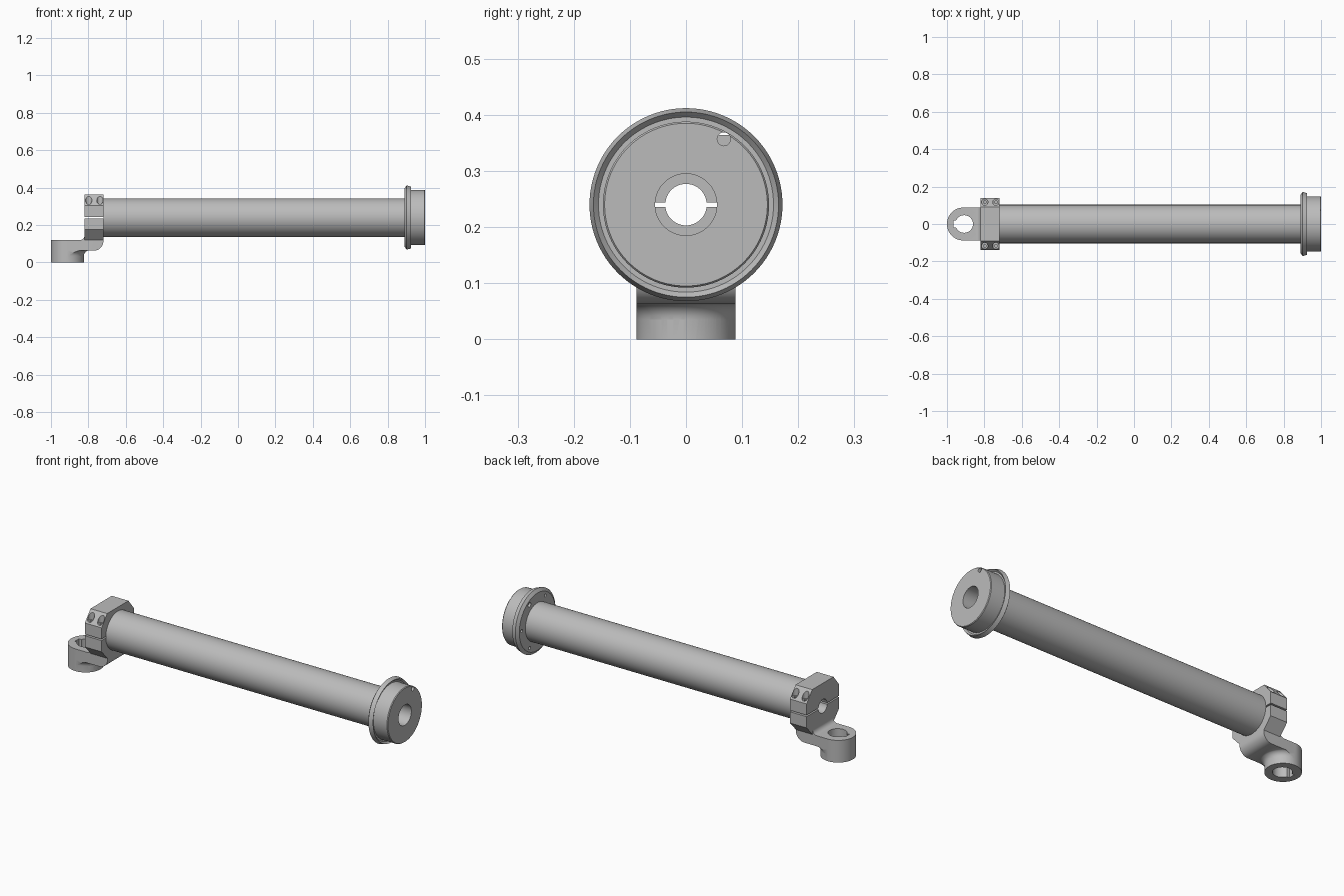
import bpy, bmesh
from math import sin, cos, pi, radians
from mathutils import Vector

cube = bpy.data.objects.get("Cube")
if cube:
    bpy.data.objects.remove(cube)

grey = bpy.data.materials.new("machined grey")
grey.use_nodes = True
grey.diffuse_color = (0.5, 0.5, 0.5, 1)
grey.node_tree.nodes["Principled BSDF"].inputs["Base Color"].default_value = (0.5, 0.5, 0.5, 1)

AXIS_Z = 0.24      # height of the tube axis
EYE_X = -0.912     # centre of the eye at the end of the arm


def finish(name, bm):
    bmesh.ops.remove_doubles(bm, verts=bm.verts, dist=1e-6)
    bmesh.ops.recalc_face_normals(bm, faces=bm.faces)
    mesh = bpy.data.meshes.new(name)
    bm.to_mesh(mesh)
    bm.free()
    mesh.materials.append(grey)
    obj = bpy.data.objects.new(name, mesh)
    bpy.context.collection.objects.link(obj)
    return obj


def prism(name, outline, direction):
    """Extrude a closed 3D outline along a vector."""
    bm = bmesh.new()
    face = bm.faces.new([bm.verts.new(p) for p in outline])
    out = bmesh.ops.extrude_face_region(bm, geom=[face], use_keep_orig=True)
    verts = [v for v in out["geom"] if isinstance(v, bmesh.types.BMVert)]
    bmesh.ops.translate(bm, verts=verts, vec=direction)
    return finish(name, bm)


def box(name, low, high):
    (x, y, z), (X, Y, Z) = low, high
    return prism(name, [(x, y, z), (X, y, z), (X, Y, z), (x, Y, z)], (0, 0, Z - z))


def cylinder(name, start, direction, radius, sides=32):
    d = Vector(direction)
    q = d.to_track_quat('Z', 'Y')
    ring = [Vector(start) + q @ Vector((radius * cos(2 * pi * i / sides),
            radius * sin(2 * pi * i / sides), 0)) for i in range(sides)]
    return prism(name, ring, d)


def lathe(name, profile, place, sides=96):
    """Spin a closed (height, radius) profile; place maps it into the model."""
    bm = bmesh.new()
    rings = [[bm.verts.new(place(h, r * cos(2 * pi * i / sides), r * sin(2 * pi * i / sides)))
              for i in range(sides)] for h, r in profile]
    for a, b in zip(rings, rings[1:] + rings[:1]):
        for i in range(sides):
            j = (i + 1) % sides
            bm.faces.new((a[i], a[j], b[j], b[i]))
    return finish(name, bm)


def boolean(obj, tools, operation='DIFFERENCE'):
    for tool in tools:
        mod = obj.modifiers.new(operation.lower(), 'BOOLEAN')
        mod.object, mod.operation, mod.solver = tool, operation, 'EXACT'
        bpy.context.view_layer.objects.active = obj
        bpy.ops.object.modifier_apply(modifier=mod.name)
        bpy.data.objects.remove(tool)


def smooth(obj):
    bpy.ops.object.select_all(action='DESELECT')
    obj.select_set(True)
    bpy.context.view_layer.objects.active = obj
    bpy.ops.object.shade_smooth_by_angle(angle=radians(28))


def arc(cx, cz, r, a, b, n=10):
    return [(cx + r * cos(radians(a + (b - a) * i / n)),
             cz + r * sin(radians(a + (b - a) * i / n))) for i in range(n + 1)]


def along_x(h, u, v):
    return (h, u, AXIS_Z + v)


# Long hollow tube
tube = lathe("tube", [(-0.72, 0.055), (-0.72, 0.103), (0.9, 0.103), (0.9, 0.055)], along_x)

# End flange with a flared lip and a round boss
flange = lathe("end_flange", [
    (0.89, 0.055), (0.89, 0.155), (0.902, 0.172), (0.925, 0.165), (0.915, 0.156),
    (0.915, 0.148), (0.996, 0.148), (1.0, 0.145), (1.0, 0.055)], along_x)
holes = []
for k in range(6):
    a = radians(60 * k + 60)
    start = (0.87, 0.135 * cos(a), AXIS_Z + 0.135 * sin(a))
    through = k == 0
    holes.append(cylinder("hole_cutter", start, (0.2 if through else 0.06, 0, 0),
                          0.012 if through else 0.008, 20))
boolean(flange, holes)

# Split clamp block, eight-sided across the tube
half = [(0.091, 0.364), (0.139, 0.305), (0.139, 0.175), (0.088, 0.12)]
outline = half + [(-y, z) for y, z in reversed(half)]
clamp = prism("clamp", [(-0.82, y, z) for y, z in outline], (0.1, 0, 0))

# Cranked arm under the clamp
side = ([(EYE_X, 0.12), (-0.845, 0.12)] + arc(-0.845, 0.145, 0.025, -90, 0)
        + [(-0.82, 0.16), (-0.72, 0.16)] + arc(-0.77, 0.113, 0.05, 0, -90) + [(EYE_X, 0.063)])
side = [(max(x, EYE_X), z) for x, z in side]
arm = prism("arm", [(x, -0.088, z) for x, z in side], (0, 0.176, 0))

# Eye with a fillet where it meets the arm
eye = cylinder("eye", (EYE_X, 0, 0), (0, 0, 0.12), 0.088, 96)
curve = [(z, r) for r, z in arc(0.118, 0.035, 0.03, 180, 90, 6)]
fillet = lathe("fillet", [(0.035, 0.07)] + curve + [(0.075, 0.118), (0.075, 0.07)],
               lambda h, u, v: (EYE_X + u, v, h))
boolean(fillet, [box("trim", (EYE_X, -0.0879, 0), (-0.76, 0.0879, 0.1))], 'INTERSECT')
boolean(arm, [eye, fillet], 'UNION')

# Keyed bore through the eye
boolean(arm, [cylinder("bore_cutter", (EYE_X + 0.004, 0, -0.05), (0, 0, 0.25), 0.047, 48),
              box("key_cutter", (-0.966, -0.018, -0.05), (-0.92, 0.018, 0.2))])

# Clamp bore, split and counterbored screw holes
cutters = [cylinder("clamp_bore", (-0.9, 0, AXIS_Z), (0.3, 0, 0), 0.037, 48),
           box("split_cutter", (-0.9, -0.2, 0.236), (-0.6, 0.2, 0.244))]
for x in (-0.798, -0.738):
    for s in (-1, 1):
        cutters.append(cylinder("counterbore", (x, s * 0.117, 0.312), (0, 0, 0.1), 0.017, 24))
        cutters.append(cylinder("screw_hole", (x, s * 0.117, 0.27), (0, 0, 0.1), 0.008, 16))
boolean(clamp, cutters)

for part in (tube, flange, clamp, arm):
    smooth(part)
